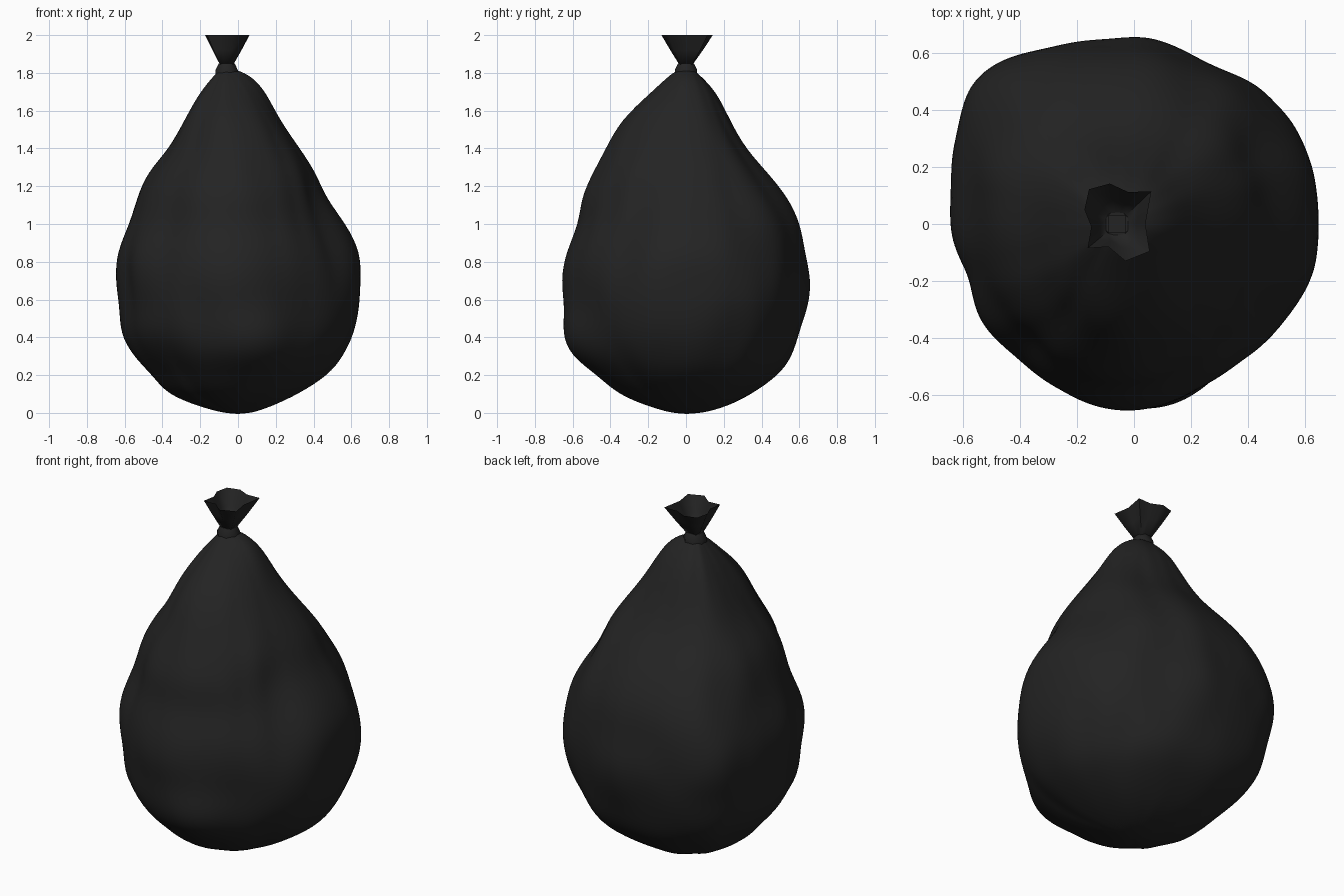
import bpy, math
from mathutils import Vector, noise

cube = bpy.data.objects.get("Cube")
if cube:
    bpy.data.objects.remove(cube)

black = bpy.data.materials.new("black plastic")
black.use_nodes = True
color = (0.017, 0.017, 0.017, 1)
black.diffuse_color = color
shader = black.node_tree.nodes["Principled BSDF"]
shader.inputs["Base Color"].default_value = color
shader.inputs["Roughness"].default_value = 0.6

NECK_X = -0.06


def make_object(name, verts, faces, angle, subdivisions=0):
    mesh = bpy.data.meshes.new(name)
    mesh.from_pydata(verts, [], faces)
    mesh.materials.append(black)
    obj = bpy.data.objects.new(name, mesh)
    bpy.context.collection.objects.link(obj)
    if subdivisions:
        subsurf = obj.modifiers.new("Soften", 'SUBSURF')
        subsurf.levels = subsurf.render_levels = subdivisions
    bpy.ops.object.select_all(action='DESELECT')
    obj.select_set(True)
    bpy.context.view_layer.objects.active = obj
    bpy.ops.object.shade_smooth_by_angle(angle=math.radians(angle))
    return obj


def bridge(rings, cap_bottom=False, cap_top=False):
    """Join equal rings of points, lowest first, into a surface."""
    n = len(rings[0])
    verts = [p for ring in rings for p in ring]
    faces = []
    for r in range(len(rings) - 1):
        for i in range(n):
            j = (i + 1) % n
            faces.append((r * n + i, r * n + j, (r + 1) * n + j, (r + 1) * n + i))
    if cap_bottom:
        faces.append(tuple(reversed(range(n))))
    if cap_top:
        faces.append(tuple(range(len(verts) - n, len(verts))))
    return verts, faces


# Sack outline: height, then extents to left (+x), back, right (-x), front
outline = [
    (-.006, .06, .07, .06, .06),
    (.035, .18, .22, .21, .20),
    (.10, .32, .34, .38, .36),
    (.20, .475, .48, .455, .46),
    (.30, .55, .55, .55, .58),
    (.42, .615, .59, .615, .63),
    (.56, .652, .635, .62, .637),
    (.70, .655, .65, .645, .66),
    (.85, .645, .625, .642, .635),
    (1.0, .565, .61, .575, .57),
    (1.14, .46, .54, .53, .56),
    (1.27, .41, .43, .48, .49),
    (1.40, .325, .31, .36, .42),
    (1.55, .22, .23, .285, .345),
    (1.70, .145, .16, .20, .18),
    (1.78, .075, .08, .13, .095),
    (1.82, -.01, .04, .10, .04),
]
# Fullness of the four diagonal corners, starting between left and back
corners = (0.0, 0.12, -0.04, -0.05)
# Bulges and dents: direction in degrees, height, depth, angular and upright spread
dents = [
    (-33, .88, -.035, 9, .2),    # crease beside the left front
    (-14, .78, .015, 9, .2),     # bulge left of that crease
    (-45, 1.22, .035, 16, .12),  # left front shoulder
    (-78, .36, .042, 18, .12),   # low front bulge
    (64, .65, -.025, 10, .3),    # hollow at the back left
    (87, .65, .015, 8, .2),      # narrow back ridge
    (125, .6, .015, 12, .3),     # back right corner fold
    (197, .75, -.025, 8, .25),   # crease on the right side
    (216, .7, .015, 9, .25),     # swell in front of it
    (232, .85, -.02, 8, .2),     # crease at the front right
    (222, .45, .025, 16, .15),   # low front right bulge
    (225, 1.02, -.015, 14, .1),  # notch above it
    (45, 1.32, .02, 18, .12),    # left back shoulder
]


def dent_offset(a, z):
    total = 0
    for direction, height, depth, wide, tall in dents:
        turn = (math.degrees(a) - direction + 180) % 360 - 180
        total += depth * math.exp(-(turn / wide) ** 2 - ((z - height) / tall) ** 2)
    return total


COLUMNS = 64
rings = []
for z, *reach in outline:
    cx = NECK_X * min(1, max(0, z) / 1.8) ** 2
    reach = [reach[0] - cx, reach[1], reach[2] + cx, reach[3]]
    ring = []
    for i in range(COLUMNS):
        a = math.tau * i / COLUMNS
        quarter = i * 4 // COLUMNS
        blend = math.sin(a - quarter * math.pi / 2) ** 2
        r = reach[quarter] * (1 - blend) + reach[(quarter + 1) % 4] * blend
        diagonal = math.sin(2 * a) ** 2
        r *= 1.004 + corners[quarter] * diagonal
        # Soft lumps and small crinkles, fading out at the ends
        p = Vector((math.cos(a) * 2, math.sin(a) * 2, z * 2.4))
        fade = min(1, r / 0.5) * (0.35 + 0.65 * diagonal)
        r += fade * 0.04 * noise.noise(p + Vector((3, 1, 5)))
        r += fade * 0.018 * noise.noise(p * 2.1)
        r += dent_offset(a, z)
        ring.append((cx + r * math.cos(a), r * math.sin(a), z))
    rings.append(ring)
make_object("bag_body", *bridge(rings, True, True), 180, 2)

# Gathered knot around the neck
SIDES = 8
knot = []
for z, r in ((1.785, .064), (1.815, .064), (1.85, .046)):
    ring = []
    for i in range(SIDES):
        a = math.tau * (i + 0.5) / SIDES
        ring.append((NECK_X + r * math.cos(a), r * math.sin(a), z))
    knot.append(ring)
make_object("neck_knot", *bridge(knot, True, True), 60)

# Flared, pleated mouth of the bag with a square throat
rim = [(.04, 0), (.061, .115), (-.02, .112), (-.085, .142), (-.158, .122),
       (-.174, .05), (-.15, -.01), (-.163, -.085), (-.09, -.08),
       (-.03, -.13), (.055, -.096)]
throat, middle, top = [], [], []
for x, y in rim:
    d = Vector((x - NECK_X, y))
    d *= 0.036 / max(abs(d.x), abs(d.y))
    throat.append((NECK_X + d.x, d.y, 1.845))
    mid = (Vector((x, y)) + Vector((NECK_X + d.x, d.y))) / 2
    middle.append((mid.x, mid.y, 1.92))
    top.append((x, y, 2.0))
make_object("flared_mouth", *bridge([throat, middle, top], True), 80)

# Small square floor seen down the throat
h = 0.03
floor = [(NECK_X + sx * h, sy * h, 1.858)
         for sx, sy in ((-1, -1), (1, -1), (1, 1), (-1, 1))]
make_object("throat_floor", floor, [(0, 1, 2, 3)], 30)
